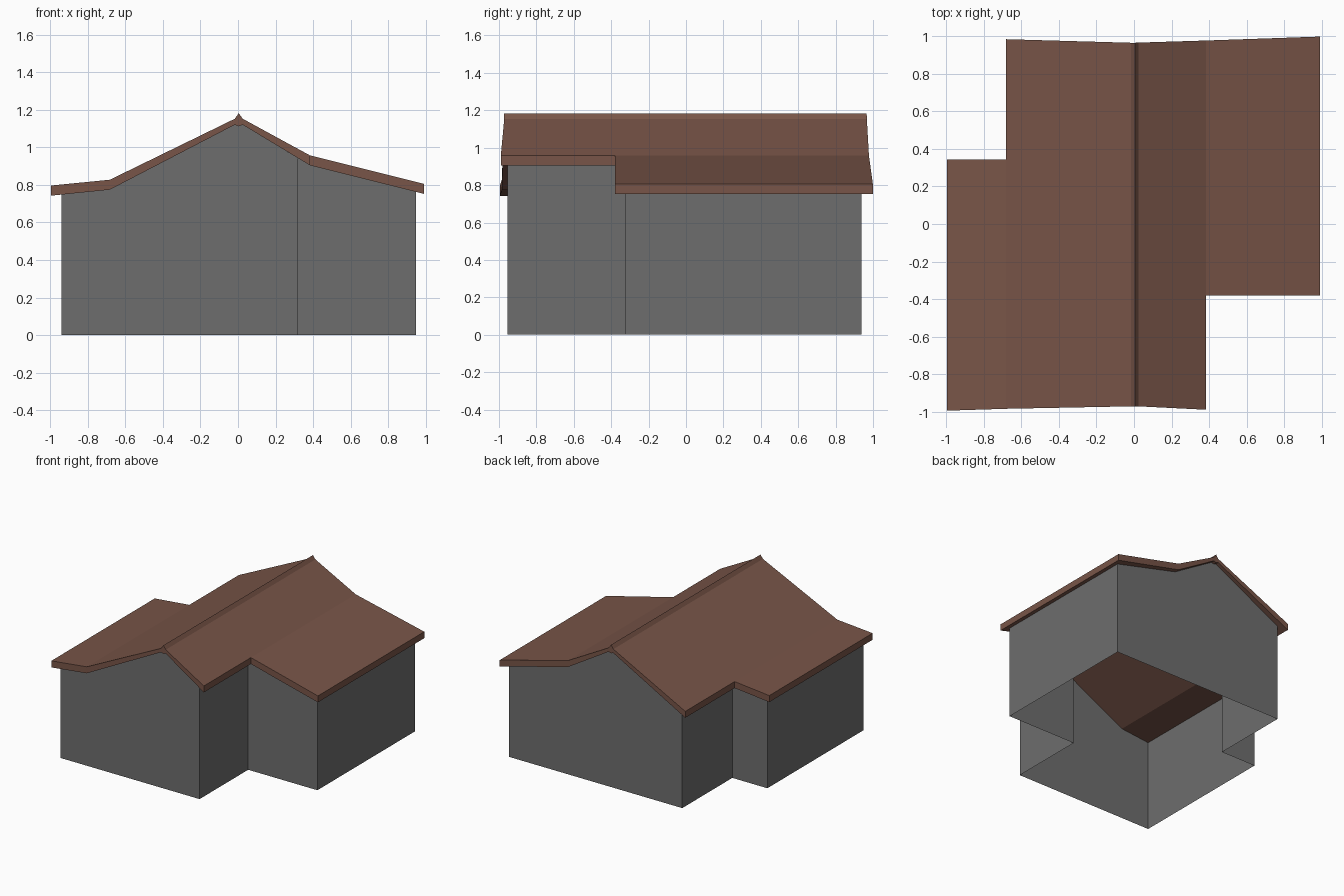
import bpy

if "Cube" in bpy.data.objects:
    bpy.data.objects.remove(bpy.data.objects["Cube"])


def material(name, rgb):
    m = bpy.data.materials.new(name)
    m.use_nodes = True
    m.diffuse_color = (*rgb, 1)
    bsdf = m.node_tree.nodes["Principled BSDF"]
    bsdf.inputs["Base Color"].default_value = (*rgb, 1)
    bsdf.inputs["Roughness"].default_value = 0.9
    return m


def build(name, quads, mat):
    """Make one flat-shaded object from a list of corner loops, sharing equal corners."""
    index, faces = {}, []
    for quad in quads:
        faces.append([index.setdefault(tuple(round(c, 4) for c in p), len(index)) for p in quad])
    mesh = bpy.data.meshes.new(name)
    mesh.from_pydata(list(index), [], faces)
    mesh.materials.append(mat)
    obj = bpy.data.objects.new(name, mesh)
    bpy.context.collection.objects.link(obj)
    return obj


brown = material("roof brown", (0.19, 0.091, 0.065))
grey = material("wall grey", (0.155, 0.155, 0.155))

# Roof cross-section: x, top z, underside z, front y, back y
LEFT, RIGHT = -0.683, 0.383
section = [
    (-0.997, 0.797, 0.743, -0.995, 0.345),
    (LEFT, 0.828, 0.775, -0.985, 0.985),
    (-0.017, 1.153, 1.121, -0.972, 0.966),
    (0.004, 1.183, 1.113, -0.972, 0.966),
    (0.025, 1.153, 1.121, -0.972, 0.967),
    (RIGHT, 0.958, 0.905, -0.99, 0.978),
    (0.991, 0.806, 0.753, -0.38, 0.999),
]
LEFT_BACK, RIGHT_FRONT = section[0][4], section[-1][3]


def side(x, top, low, y0, y1):
    """Vertical roof edge running along y."""
    return [(x, y0, low), (x, y1, low), (x, y1, top), (x, y0, top)]


# Roof: top, underside, front and back of each band
roof = []
for i, (a, b) in enumerate(zip(section, section[1:])):
    f0, b0, f1, b1 = a[3], a[4], b[3], b[4]
    if i == 0:
        b1 = LEFT_BACK
    if i == len(section) - 2:
        f0 = RIGHT_FRONT
    (x0, t0, l0), (x1, t1, l1) = a[:3], b[:3]
    roof += [
        [(x0, f0, t0), (x1, f1, t1), (x1, b1, t1), (x0, b0, t0)],
        [(x0, b0, l0), (x1, b1, l1), (x1, f1, l1), (x0, f0, l0)],
        [(x0, f0, l0), (x1, f1, l1), (x1, f1, t1), (x0, f0, t0)],
        [(x1, b1, l1), (x0, b0, l0), (x0, b0, t0), (x1, b1, t1)],
    ]
# Eaves on the outer sides and at the two steps in plan
first, last = section[0], section[-1]
roof.append(side(*first[:3], first[4], first[3]))
roof.append(side(*section[1][:3], section[1][4], LEFT_BACK))
roof.append(side(*section[-2][:3], section[-2][3], RIGHT_FRONT))
roof.append(side(*last[:3], last[3], last[4]))
build("roof", roof, brown)


def underside(x):
    for a, b in zip(section, section[1:]):
        if a[0] <= x <= b[0]:
            return a[2] + (b[2] - a[2]) * (x - a[0]) / (b[0] - a[0])


# Walls: stepped plan, open below, each wall reaching the roof underside
plan = [(-0.94, -0.955), (0.32, -0.955), (0.32, -0.325), (0.948, -0.325),
        (0.948, 0.937), (-0.622, 0.937), (-0.622, 0.288), (-0.94, 0.288)]
walls = []
for (x0, y0), (x1, y1) in zip(plan, plan[1:] + plan[:1]):
    folds = sorted((s[0] for s in section if min(x0, x1) < s[0] < max(x0, x1)), reverse=x0 > x1)
    tops = [(x, y0, underside(x)) for x in folds]
    tops = [(x0, y0, underside(x0))] + tops + [(x1, y1, underside(x1))]
    walls.append([(x0, y0, 0), (x1, y1, 0)] + tops[::-1])
build("walls", walls, grey)
